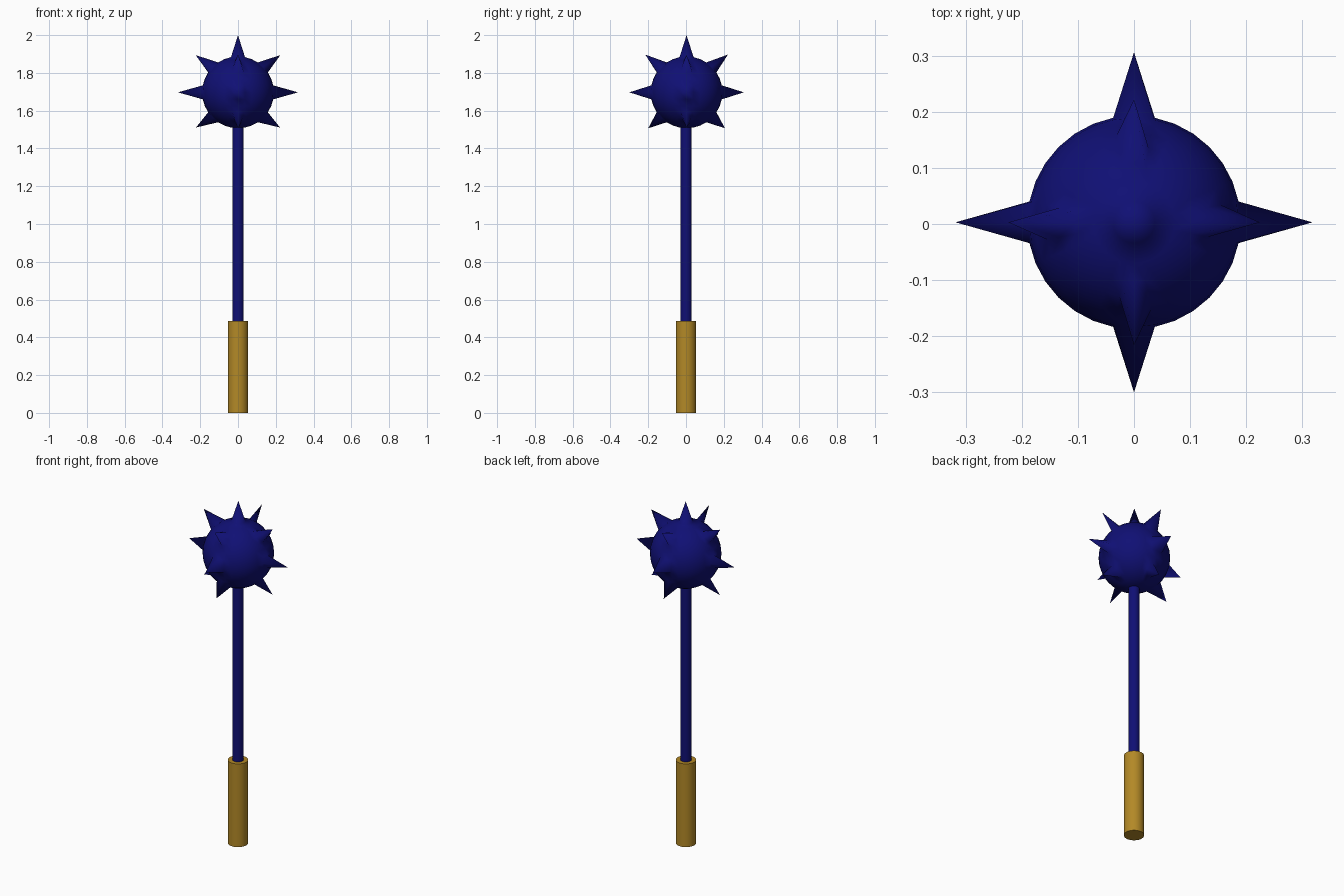
import bpy, bmesh, math
from mathutils import Vector

if "Cube" in bpy.data.objects:
    bpy.data.objects.remove(bpy.data.objects["Cube"])


def material(name, rgb):
    m = bpy.data.materials.new(name)
    m.diffuse_color = (*rgb, 1.0)
    m.use_nodes = True
    m.node_tree.nodes["Principled BSDF"].inputs["Base Color"].default_value = m.diffuse_color
    return m


navy = material("navy_blue", (0.005, 0.005, 0.175))
gold = material("dark_gold", (0.45, 0.25, 0.02))


def finish(bm, name, mat):
    mesh = bpy.data.meshes.new(name)
    bm.to_mesh(mesh)
    bm.free()
    mesh.materials.append(mat)
    obj = bpy.data.objects.new(name, mesh)
    bpy.context.collection.objects.link(obj)
    return obj


def rod(name, radius, z0, z1, mat):
    bpy.ops.mesh.primitive_cylinder_add(vertices=32, radius=radius, depth=z1 - z0,
                                        location=(0, 0, (z0 + z1) / 2))
    obj = bpy.context.object
    obj.name = name
    obj.data.materials.append(mat)
    bpy.ops.object.shade_smooth_by_angle(angle=math.radians(40))
    return obj


# Handle grip and shaft
rod("handle_grip", 0.054, 0.0, 0.487, gold)
rod("shaft", 0.03, 0.45, 1.55, navy)

# Spiked ball: single vertices of a smooth sphere are pulled out into points
R = 0.19
bm = bmesh.new()
bmesh.ops.create_uvsphere(bm, u_segments=32, v_segments=16, radius=R)
bm.verts.ensure_lookup_table()
tips = [(0, 0, 0.303)]
for s in (-1, 1):
    tips += [(s * 0.318, 0, 0), (0, s * 0.303, 0),
             (s * 0.224, 0, 0.197), (s * 0.222, 0, -0.186),
             (0, s * 0.219, 0.2), (0, s * 0.203, -0.19)]
rest = [(v, v.co.copy()) for v in bm.verts]
for tip in tips:
    t = Vector(tip)
    # snap the direction to the nearest 45 degrees before picking the vertex
    d = Vector([0 if abs(c) < 0.01 else math.copysign(1, c) for c in t]).normalized() * R
    min(rest, key=lambda p: (p[1] - d).length)[0].co = t
for f in bm.faces:
    f.smooth = True
ball = finish(bm, "spiked_ball", navy)
ball.location = (0, 0.003, 1.697)
